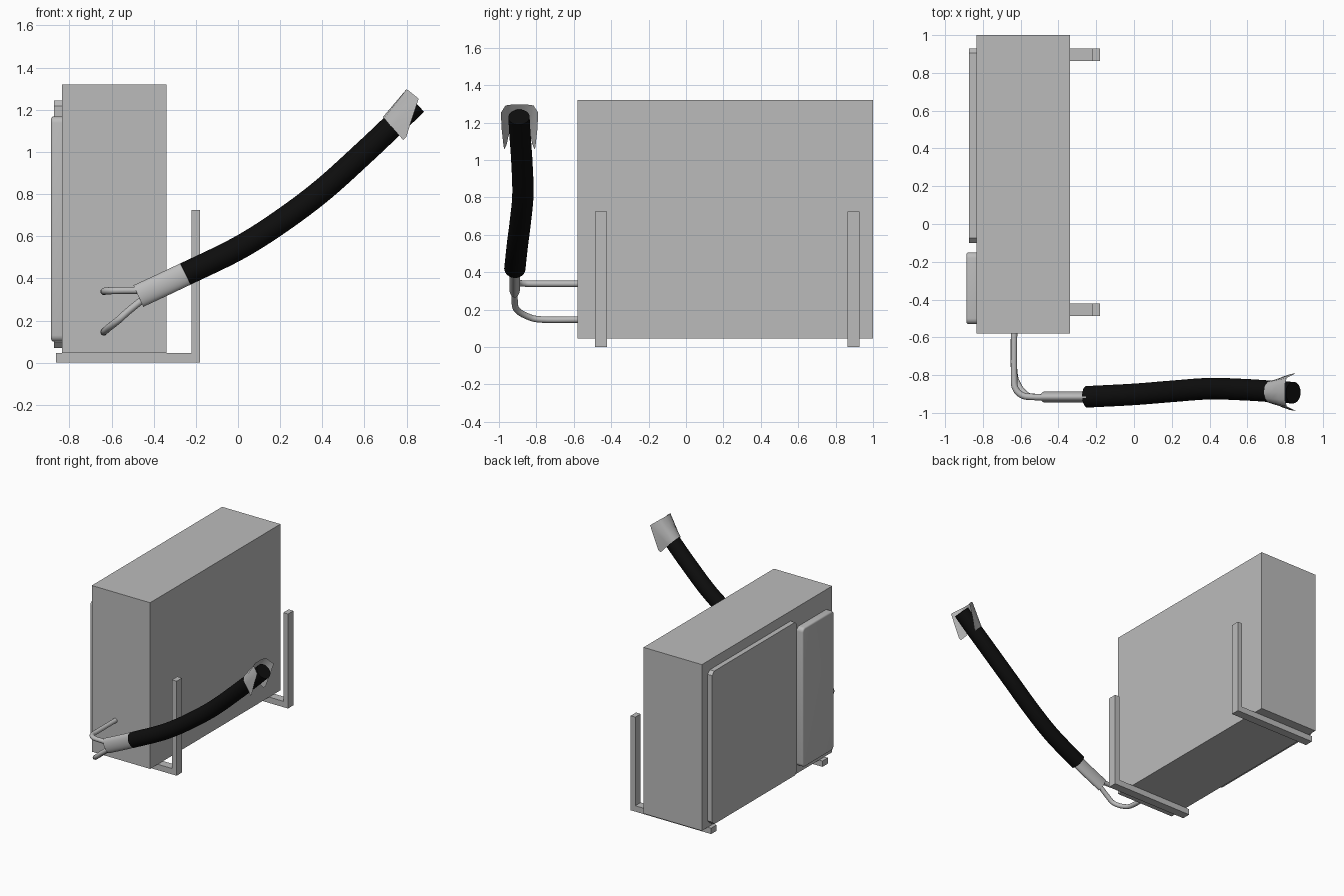
import bpy, bmesh, math
from mathutils import Vector

if "Cube" in bpy.data.objects:
    bpy.data.objects.remove(bpy.data.objects["Cube"])


def material(name, c):
    m = bpy.data.materials.new(name)
    m.diffuse_color = (*c, 1)
    m.use_nodes = True
    m.node_tree.nodes["Principled BSDF"].inputs["Base Color"].default_value = m.diffuse_color
    return m


GREY = material("light grey", (0.5, 0.5, 0.5))
BLACK = material("black rubber", (0.004, 0.004, 0.004))


def add_object(name, bm, mat, smooth=None):
    bmesh.ops.recalc_face_normals(bm, faces=bm.faces[:])
    me = bpy.data.meshes.new(name)
    bm.to_mesh(me)
    bm.free()
    ob = bpy.data.objects.new(name, me)
    bpy.context.collection.objects.link(ob)
    me.materials.append(mat)
    if smooth:
        bpy.ops.object.select_all(action='DESELECT')
        ob.select_set(True)
        bpy.context.view_layer.objects.active = ob
        bpy.ops.object.shade_smooth_by_angle(angle=math.radians(smooth))
    return ob


def box(name, lo, hi, mat=GREY, corner=0, segments=1, edge=0):
    """Box from min/max corners; corner rounds the edges along x, edge the outer -x rim."""
    bm = bmesh.new()
    bmesh.ops.create_cube(bm, size=1)
    for v in bm.verts:
        v.co = Vector([(l + h) / 2 + c * (h - l) for l, h, c in zip(lo, hi, v.co)])
    if corner:
        es = [e for e in bm.edges if abs(e.verts[0].co.x - e.verts[1].co.x) > 1e-4]
        bmesh.ops.bevel(bm, geom=es, offset=corner, segments=segments, profile=0.5, affect='EDGES')
    if edge:
        es = [e for e in bm.edges if all(v.co.x < lo[0] + 1e-4 for v in e.verts)]
        bmesh.ops.bevel(bm, geom=es, offset=edge, segments=3, profile=0.5, affect='EDGES')
    return add_object(name, bm, mat, 35 if edge else None)


def spline(pts, steps):
    """Catmull-Rom curve through the points."""
    p = [Vector(q) for q in pts]
    p = [2 * p[0] - p[1]] + p + [2 * p[-1] - p[-2]]
    out = []
    for i in range(1, len(p) - 2):
        a, b, c, d = p[i - 1:i + 3]
        for s in range(steps):
            t = s / steps
            out.append(0.5 * (2 * b + (c - a) * t + (2 * a - 5 * b + 4 * c - d) * t * t
                              + (3 * b - a - 3 * c + d) * t ** 3))
    return out + [p[-2]]


def tube(name, pts, wide, tall, mat, sides=24, steps=6):
    """Capped tube with an elliptical section swept along a smooth path."""
    path = spline(pts, steps)
    bm = bmesh.new()
    rings = []
    for i, p in enumerate(path):
        t = (path[min(i + 1, len(path) - 1)] - path[max(i - 1, 0)]).normalized()
        side = t.cross(Vector((0, 0, 1))).normalized()
        up = side.cross(t)
        rings.append([bm.verts.new(p + side * wide * math.cos(k * math.tau / sides)
                                   + up * tall * math.sin(k * math.tau / sides))
                      for k in range(sides)])
    for a, b in zip(rings, rings[1:]):
        for k in range(sides):
            n = (k + 1) % sides
            bm.faces.new((a[k], a[n], b[n], b[k]))
    bm.faces.new(rings[0])
    bm.faces.new(rings[-1])
    return add_object(name, bm, mat, 40)


# Main cabinet and the two raised panels on its -x side
box("cabinet", (-0.835, -0.58, 0.045), (-0.34, 1.0, 1.32))
box("large_panel", (-0.873, -0.10, 0.07), (-0.83, 0.93, 1.244), corner=0.025)
box("small_panel", (-0.887, -0.53, 0.10), (-0.83, -0.15, 1.168), corner=0.03, segments=4, edge=0.012)

# L-shaped wall brackets
for side, y in (("front", -0.487), ("back", 0.863)):
    box(side + "_bracket_arm", (-0.863, y, 0), (-0.22, y + 0.065, 0.045))
    box(side + "_bracket_upright", (-0.22, y, 0), (-0.18, y + 0.065, 0.725))

# Two thin pipes leaving the cabinet
tube("upper_pipe", [(-0.635, -0.55, 0.338), (-0.635, -0.80, 0.338), (-0.628, -0.87, 0.34),
                    (-0.59, -0.908, 0.342), (-0.53, -0.916, 0.343), (-0.44, -0.916, 0.343)],
     0.017, 0.017, GREY, 16)
tube("lower_pipe", [(-0.635, -0.55, 0.147), (-0.635, -0.77, 0.147), (-0.615, -0.85, 0.165),
                    (-0.57, -0.905, 0.20), (-0.52, -0.916, 0.245), (-0.44, -0.916, 0.31)],
     0.017, 0.017, GREY, 16)

# Oval sleeve gathering the pipes, and the insulated hose
tube("pipe_sleeve", [(-0.473, -0.916, 0.316), (-0.35, -0.916, 0.373), (-0.23, -0.916, 0.43)],
     0.029, 0.056, GREY, 32, 2)
tube("insulated_hose", [(-0.25, -0.915, 0.42), (0.0, -0.902, 0.542), (0.2, -0.886, 0.668),
                        (0.4, -0.872, 0.818), (0.6, -0.878, 0.998), (0.75, -0.888, 1.14),
                        (0.843, -0.893, 1.23)], 0.057, 0.056, BLACK, 32, 8)

# Flared torn wrap hanging over the hose end: rows of (along, up, sideways)
back = [(0, 0.061, 0), (0, 0.053, 0.034), (0, 0.03, 0.054), (0, 0, 0.061),
        (0, -0.045, 0.068), (0, -0.084, 0.08)]
front = [(0.17, 0.086, 0), (0.17, 0.086, 0.04), (0.174, 0.076, 0.075), (0.185, 0.014, 0.10),
         (0.10, -0.035, 0.095), (0.02, -0.084, 0.085)]
bm = bmesh.new()
rows = []
for t in (0, 0.33, 0.67, 1):
    half = [Vector(a).lerp(Vector(b), t) for a, b in zip(back, front)]
    full = [Vector((h.x, h.y, -h.z)) for h in half[:0:-1]] + half
    rows.append([bm.verts.new((0.728 + 0.75 * q.x - 0.66 * q.y, -0.89 + q.z,
                               1.12 + 0.66 * q.x + 0.75 * q.y)) for q in full])
for a, b in zip(rows, rows[1:]):
    for k in range(len(a) - 1):
        bm.faces.new((a[k], a[k + 1], b[k + 1], b[k]))
wrap = add_object("torn_wrap", bm, GREY, 50)
